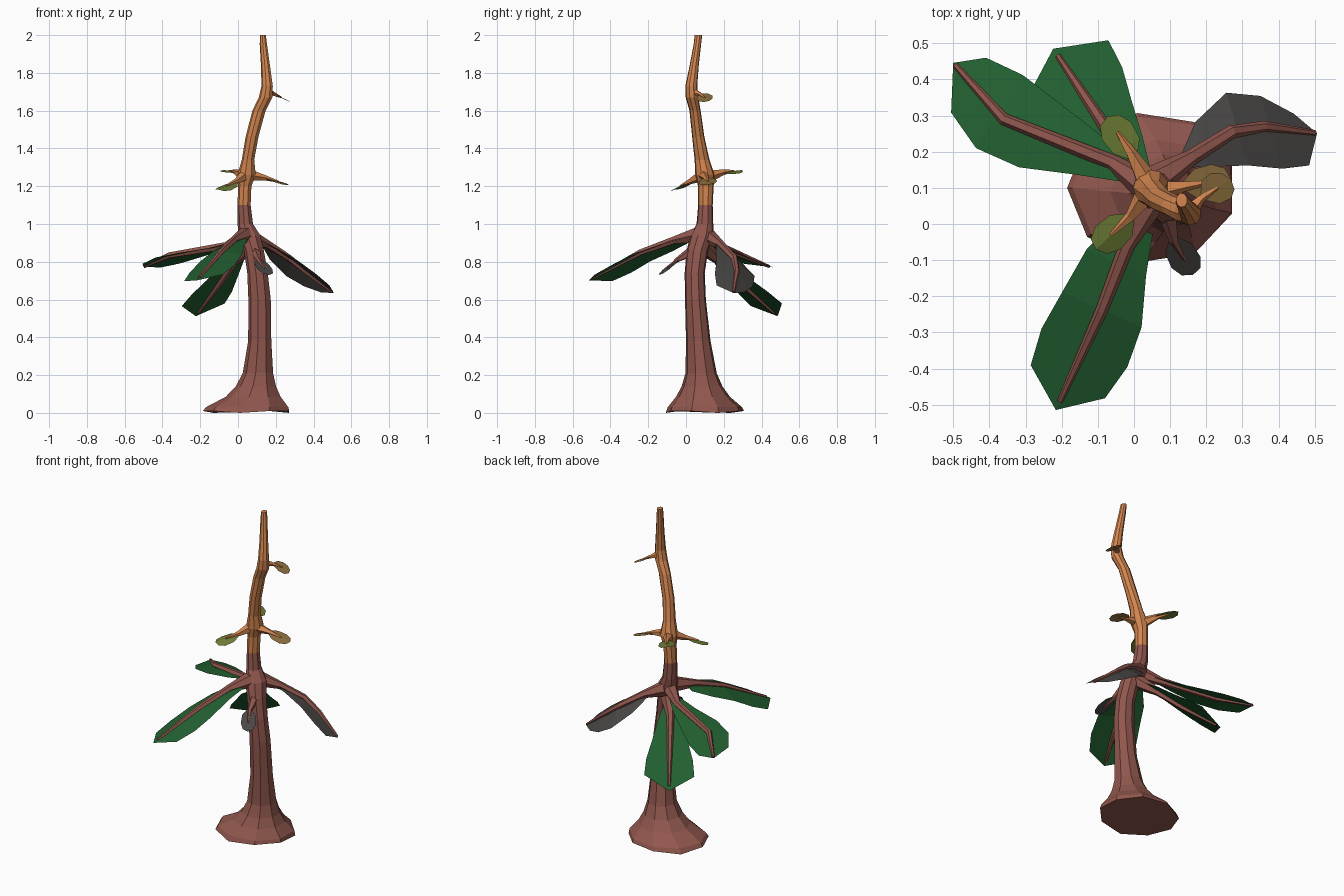
import bpy, bmesh, math
from mathutils import Vector

if "Cube" in bpy.data.objects:
    bpy.data.objects.remove(bpy.data.objects["Cube"])


def material(name, rgb):
    m = bpy.data.materials.new(name)
    m.diffuse_color = (*rgb, 1)
    m.use_nodes = True
    m.node_tree.nodes["Principled BSDF"].inputs["Base Color"].default_value = m.diffuse_color
    return m


BARK = material("red brown bark", (0.28, 0.095, 0.075))
ORANGE = material("orange young bark", (0.66, 0.24, 0.08))
GREEN = material("deep green leaf", (0.016, 0.115, 0.03))
GREY = material("withered grey leaf", (0.065, 0.062, 0.058))
OLIVE = material("olive leaf", (0.15, 0.2, 0.035))
TAN = material("tan leaf", (0.27, 0.16, 0.05))


def finish(name, bm, mats, fix=True):
    if fix:
        bmesh.ops.recalc_face_normals(bm, faces=bm.faces)
    me = bpy.data.meshes.new(name)
    bm.to_mesh(me)
    bm.free()
    for m in mats:
        me.materials.append(m)
    ob = bpy.data.objects.new(name, me)
    bpy.context.collection.objects.link(ob)
    return ob


def loft(bm, rings):
    vs = [[bm.verts.new(p) for p in r] for r in rings]
    n = len(vs[0])
    for a, b in zip(vs, vs[1:]):
        for i in range(n):
            j = (i + 1) % n
            bm.faces.new((a[i], a[j], b[j], b[i]))
    bm.faces.new(vs[0][::-1])
    bm.faces.new(vs[-1])


def stem(name, pts, radii, mat, sides=6):
    """Tapered flat-sided tube along a path."""
    pts = [Vector(p) for p in pts]
    rings = []
    for i, (p, r) in enumerate(zip(pts, radii)):
        d = (pts[min(i + 1, len(pts) - 1)] - pts[max(i - 1, 0)]).normalized()
        u = d.cross(Vector((0, 0, 1))).normalized()
        v = u.cross(d)
        rings.append([p + r * (math.cos(t) * u + math.sin(t) * v)
                      for t in (2 * math.pi * k / sides for k in range(sides))])
    bm = bmesh.new()
    loft(bm, rings)
    return finish(name, bm, [mat])


def along(pts, t):
    """Point at fraction t of a path."""
    lens = [(b - a).length for a, b in zip(pts, pts[1:])]
    s = t * sum(lens)
    for a, b, l in zip(pts, pts[1:], lens):
        if s <= l + 1e-6:
            return a.lerp(b, s / l)
        s -= l
    return pts[-1].copy()


def blade(name, pts, stations, left, right, tilts, mat, tip):
    """Leaf sheet: widths to either side of a midrib path."""
    pts = [Vector(p) for p in pts]
    d = pts[-1] - pts[0]
    d.z = 0
    d.normalize()
    side = Vector((-d.y, d.x, 0))
    up = Vector((0, 0, 1))
    bm = bmesh.new()
    rows = []
    for t, l, r in zip(stations, left, right):
        c = along(pts, t)
        rows.append([bm.verts.new(q) for q in (
            c + (side + up * tilts[0]) * l, c, c + (-side + up * tilts[1]) * r)])
    for a, b in zip(rows, rows[1:]):
        for i in (0, 1):
            bm.faces.new((a[i], b[i], b[i + 1], a[i + 1]))
    # pointed end
    end = bm.verts.new(pts[-1] + (pts[-1] - pts[-2]).normalized() * tip)
    bm.faces.new((rows[-1][0], end, rows[-1][1]))
    bm.faces.new((rows[-1][1], end, rows[-1][2]))
    bmesh.ops.recalc_face_normals(bm, faces=bm.faces)
    if sum(f.normal.z for f in bm.faces) < 0:
        bmesh.ops.reverse_faces(bm, faces=bm.faces)
    finish(name, bm, [mat], fix=False)


# Trunk: x, y, z, x radius, y radius; young bark above 1.1
TRUNK = [(.05, .10, .01, .235, .21), (.055, .10, .03, .225, .20), (.085, .09, .085, .15, .145),
         (.098, .085, .14, .11, .11), (.108, .08, .21, .083, .084), (.117, .065, .38, .063, .066),
         (.116, .05, .6, .061, .056), (.105, .046, .74, .056, .054), (.086, .06, .86, .054, .058),
         (.062, .085, .94, .06, .062), (.04, .10, 1.0, .042, .045), (.033, .103, 1.1, .036, .039),
         (.037, .105, 1.2, .036, .042), (.047, .10, 1.26, .05, .052), (.054, .085, 1.34, .034, .04),
         (.075, .065, 1.46, .035, .033), (.112, .048, 1.6, .036, .03), (.147, .032, 1.67, .037, .034),
         (.155, .028, 1.73, .031, .032), (.147, .042, 1.83, .025, .025), (.135, .06, 1.95, .02, .02),
         (.132, .066, 2.0, .016, .02)]
bm = bmesh.new()
N = 9
loft(bm, [[Vector((x + rx * math.cos(a), y + ry * math.sin(a), z - (.01 if i == 0 and k % 3 == 0 else 0)))
           for k, a in enumerate(2 * math.pi * (k + .5) / N for k in range(N))]
          for i, (x, y, z, rx, ry) in enumerate(TRUNK)])
trunk = finish("trunk", bm, [BARK, ORANGE])
for f in trunk.data.polygons:
    f.material_index = int(f.center.z > 1.1)

# Large drooping leaves: midrib path, left widths, right widths, tilts, colour
BIG_T = (.12, .3, .52, .72, .9)
big = {
    "back_left": ([(.04, .10, .93), (-.06, .17, .885), (-.36, .29, .835), (-.495, .44, .775)],
                  (.03, .07, .11, .115, .10), (.03, .06, .10, .125, .08), (-.05, -.3), GREEN),
    "back": ([(.06, .09, .88), (-.02, .18, .80), (-.10, .30, .68), (-.21, .465, .53)],
             (.02, .07, .10, .13, .14), (.03, .07, .10, .13, .14), (0, .1), GREEN),
    "front": ([(.04, .06, .94), (-.02, -.06, .915), (-.09, -.24, .85), (-.205, -.49, .715)],
              (.05, .08, .12, .13, .11), (.06, .10, .12, .13, .115), (-.1, -.4), GREEN),
    "right": ([(.06, .12, .93), (.16, .185, .89), (.27, .255, .82), (.36, .27, .75), (.5, .252, .64)],
              (.0, .08, .11, .09, .05), (.0, .05, .10, .12, .10), (-.75, 0), GREY),
}
for n, (p, l, r, tilt, mat) in big.items():
    k = len(p) - 2
    stem(n + "_leaf_stem", p, [.045] + [.022 - .01 * i / k for i in range(k)] + [.008], BARK)
    blade(n + "_leaf", p, BIG_T, l, r, tilt, mat, .03 if mat is GREEN and n != "back_left" else .008)

# Small leaves on short twigs: path, half width, tilts, twig radius, twig material, colour
small = {
    "low_front": ([(.09, .04, .86), (.11, -.045, .81), (.16, -.135, .735)], .043, (0, 0), .03, BARK, GREY),
    "mid_left": ([(.04, .09, 1.26), (-.01, .02, 1.225), (-.10, -.065, 1.185)], .047, (-.4, -.1), .034, ORANGE, OLIVE),
    "mid_back": ([(.04, .11, 1.25), (-.01, .20, 1.275), (-.07, .29, 1.285)], .047, (-.1, -.3), .034, ORANGE, OLIVE),
    "mid_right": ([(.05, .09, 1.26), (.14, .105, 1.245), (.26, .125, 1.212)], .047, (.1, -.25), .034, ORANGE, TAN),
    "high_right": ([(.15, .03, 1.70), (.185, .07, 1.69), (.262, .12, 1.655)], .045, (.3, -.35), .026, ORANGE, TAN),
}
for n, (p, w, tilt, r, tm, lm) in small.items():
    stem(n + "_twig", p[:2] + [Vector(p[1]).lerp(Vector(p[2]), .6)], (r, r * .45, r * .15), tm, 5)
    prof = [w * f for f in (.3, .9, 1, .65)]
    blade(n + "_small_leaf", p, (.42, .58, .82, .98), prof, prof, tilt, lm, .008)
